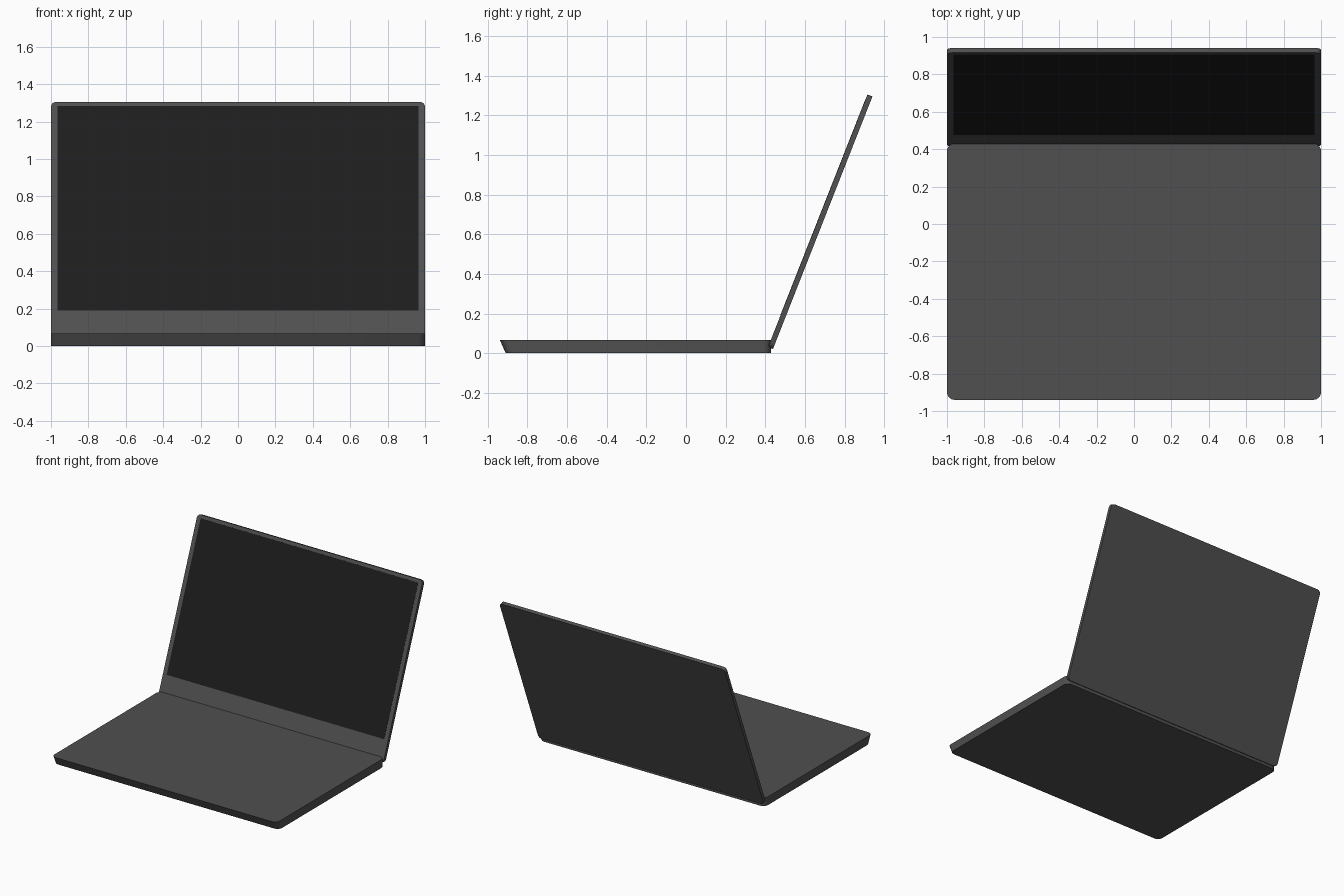
import bpy, bmesh, math
from mathutils import Matrix

if "Cube" in bpy.data.objects:
    bpy.data.objects.remove(bpy.data.objects["Cube"])

def material(name, value):
    m = bpy.data.materials.new(name)
    m.diffuse_color = (value, value, value, 1)
    m.use_nodes = True
    m.node_tree.nodes["Principled BSDF"].inputs["Base Color"].default_value = m.diffuse_color
    return m

body_mat = material("dark_grey", 0.08)
screen_mat = material("screen_black", 0.012)

def slab(name, x0, x1, y0, y1, z0, z1, mat, radius=0.0, front_slope=0.0):
    """Flat plate with rounded upright corners and an optional undercut front."""
    bm = bmesh.new()
    bmesh.ops.create_cube(bm, size=1)
    for v in bm.verts:
        v.co = (x1 if v.co.x > 0 else x0, y1 if v.co.y > 0 else y0, z1 if v.co.z > 0 else z0)
    if radius:
        upright = [e for e in bm.edges if abs(e.verts[0].co.z - e.verts[1].co.z) > 1e-5]
        bmesh.ops.bevel(bm, geom=upright, offset=radius, segments=5, profile=0.5, affect='EDGES')
    for v in bm.verts:
        if v.co.z < z0 + 1e-5 and v.co.y < y0 + 0.1:
            v.co.y += front_slope
    mesh = bpy.data.meshes.new(name)
    bm.to_mesh(mesh)
    bm.free()
    mesh.materials.append(mat)
    ob = bpy.data.objects.new(name, mesh)
    bpy.context.collection.objects.link(ob)
    bpy.context.view_layer.objects.active = ob
    ob.select_set(True)
    bpy.ops.object.shade_smooth_by_angle(angle=math.radians(30))
    ob.select_set(False)
    return ob

# Keyboard base with undercut front edge
slab("base", -1, 1, -0.94, 0.43, 0, 0.067, body_mat, 0.04, 0.03)

# Lid and screen are laid flat (hinge on y = 0, back on z = 0), then tilted open
lid = slab("lid", -1, 1, 0, 1.37, 0, 0.027, body_mat, 0.03)
screen = slab("screen", -0.966, 0.966, 0.17, 1.344, 0.02, 0.028, screen_mat)
tilt = Matrix.Translation((0, 0.439, 0.021)) @ Matrix.Rotation(math.radians(68.5), 4, 'X')
for part in (lid, screen):
    part.matrix_world = tilt
